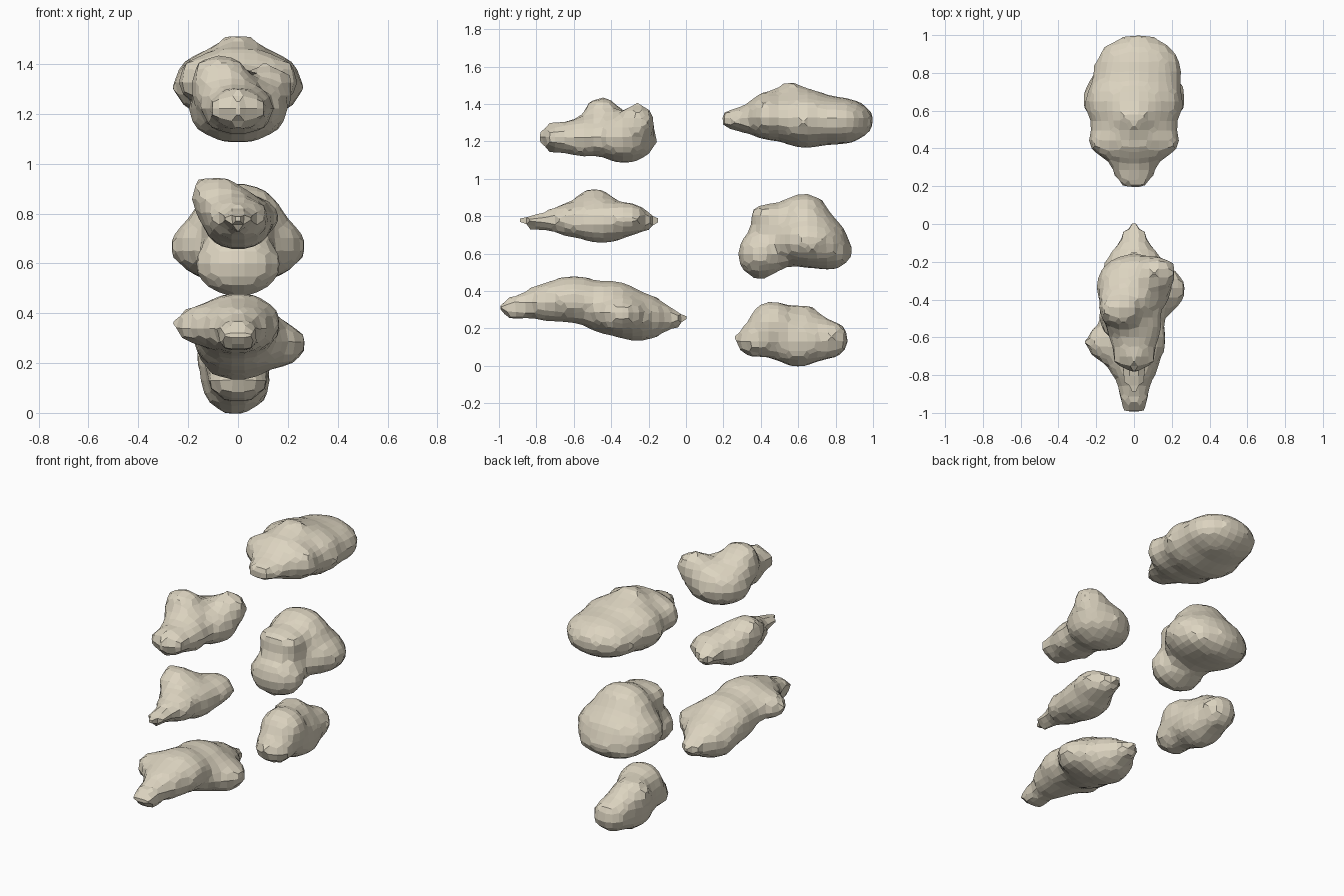
import bpy, bmesh
from mathutils import Matrix

mat = bpy.data.materials.new("warm_cream")
mat.diffuse_color = (0.72, 0.66, 0.53, 1)


def cloud(name, puffs, grow=0.011):
    """Fuse ellipsoid puffs (x, y, z, rx, ry, rz) into one faceted cloud."""
    bm = bmesh.new()
    for x, y, z, rx, ry, rz in puffs:
        m = Matrix.Translation((x, y, z)) @ Matrix.Diagonal((rx + grow, ry + grow, rz + grow, 1))
        bmesh.ops.create_icosphere(bm, subdivisions=3, radius=1, matrix=m)
    me = bpy.data.meshes.new(name)
    bm.to_mesh(me)
    bm.free()
    me.materials.append(mat)
    ob = bpy.data.objects.new(name, me)
    bpy.context.collection.objects.link(ob)
    # fine fuse and soften, then a coarse remesh for the low-poly facets
    for label, size, steps in (("fuse", 0.018, 5), ("facet", 0.052, 1)):
        r = ob.modifiers.new(label, 'REMESH')
        r.mode = 'VOXEL'
        r.voxel_size = size
        r.use_smooth_shade = False
        s = ob.modifiers.new(label + "_soften", 'SMOOTH')
        s.factor = 0.5
        s.iterations = steps
    return ob


# back column, top to bottom
cloud("cloud_back_top", [
    (0, .31, 1.315, .12, .13, .06), (0, .44, 1.335, .25, .11, .125),
    (0, .64, 1.32, .26, .19, .15), (0, .56, 1.44, .10, .07, .075),
    (.02, .80, 1.31, .235, .20, .12)])
cloud("cloud_back_middle", [
    (0, .66, .67, .27, .20, .14), (0, .63, .77, .18, .14, .15),
    (0, .43, .79, .155, .08, .075), (0, .40, .595, .17, .12, .125),
    (0, .76, .61, .22, .125, .09)])
cloud("cloud_back_bottom", [
    (0, .38, .13, .12, .12, .08), (0, .46, .22, .135, .12, .125),
    (-.01, .60, .13, .135, .17, .13), (-.05, .62, .23, .12, .10, .095),
    (-.01, .76, .14, .11, .11, .10)])

# front column, top to bottom
cloud("cloud_front_top", [
    (0, -.69, 1.22, .115, .09, .08), (0, -.55, 1.22, .15, .11, .10),
    (-.07, -.45, 1.32, .12, .09, .12), (0, -.33, 1.22, .20, .17, .13),
    (.12, -.26, 1.30, .10, .09, .10)])
cloud("cloud_front_middle", [
    (0, -.79, .775, .055, .115, .045), (0, -.60, .78, .12, .14, .09),
    (0, -.45, .77, .14, .18, .11), (-.08, -.49, .86, .11, .11, .08),
    (-.14, -.48, .90, .05, .05, .04), (.04, -.32, .785, .125, .12, .085),
    (0, -.21, .77, .06, .08, .04)])
cloud("cloud_front_bottom", [
    (0, -.90, .31, .095, .10, .06), (0, -.73, .34, .13, .14, .10),
    (0, -.60, .355, .17, .18, .12), (-.14, -.63, .35, .12, .10, .075),
    (0, -.40, .31, .18, .18, .14), (.14, -.35, .275, .13, .13, .09),
    (0, -.26, .26, .16, .17, .125), (0, -.08, .25, .07, .09, .05)])
